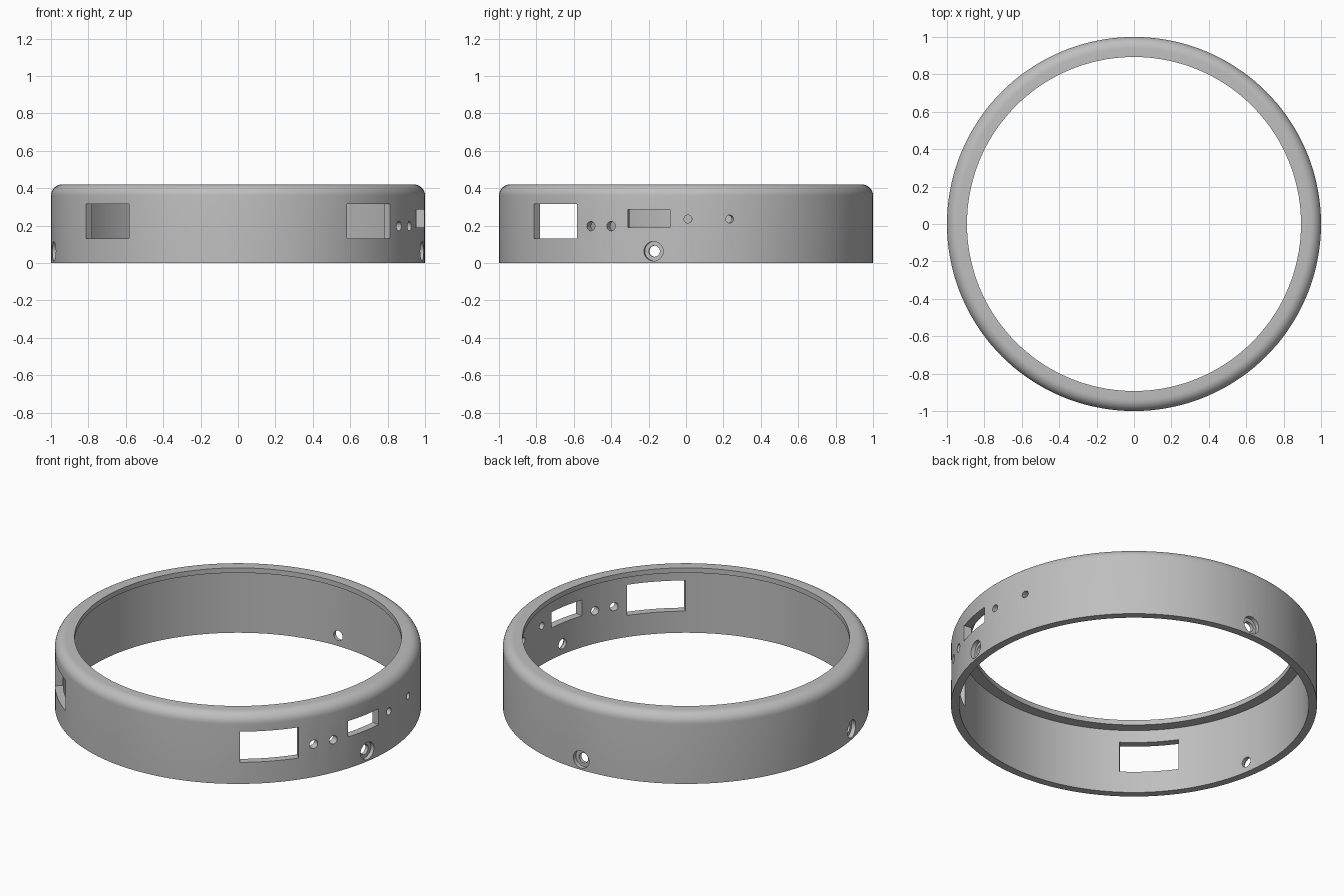
import bpy
import bmesh
from math import radians, sin, cos, pi
from mathutils import Vector

cube = bpy.data.objects.get("Cube")
if cube:
    bpy.data.objects.remove(cube, do_unlink=True)

HEIGHT, OUTER, INNER, LIP = 0.42, 1.0, 0.955, 0.893
LIP_THICKNESS, FILLET = 0.03, 0.06
SEGMENTS = 144

grey = bpy.data.materials.new("light_grey")
grey.use_nodes = True
grey.diffuse_color = (0.52, 0.52, 0.52, 1)
grey.node_tree.nodes["Principled BSDF"].inputs["Base Color"].default_value = grey.diffuse_color

# Ring cross-section: thin wall, rounded shoulder, inward lip at the top
profile = [(INNER, 0), (OUTER, 0)]
for i in range(9):
    a = i / 8 * pi / 2
    profile.append((OUTER - FILLET + FILLET * cos(a), HEIGHT - FILLET + FILLET * sin(a)))
profile += [(LIP, HEIGHT), (LIP, HEIGHT - LIP_THICKNESS), (INNER, HEIGHT - LIP_THICKNESS)]

bm = bmesh.new()
verts = [bm.verts.new((r, 0, z)) for r, z in profile]
edges = [bm.edges.new((verts[i - 1], verts[i])) for i in range(len(verts))]
bmesh.ops.spin(bm, geom=verts + edges, cent=(0, 0, 0), axis=(0, 0, 1),
               angle=2 * pi, steps=SEGMENTS, use_duplicate=False)
bmesh.ops.remove_doubles(bm, verts=bm.verts, dist=0.0001)
bmesh.ops.recalc_face_normals(bm, faces=bm.faces)
mesh = bpy.data.meshes.new("ring_housing")
bm.to_mesh(mesh)
bm.free()
ring = bpy.data.objects.new("ring_housing", mesh)
bpy.context.collection.objects.link(ring)
mesh.materials.append(grey)


def radial(angle, radius, z):
    a = radians(angle)
    return Vector((radius * cos(a), radius * sin(a), z))


def cut(cutter):
    """Subtract a cutter from the ring, then discard it."""
    cutter.hide_render = True
    cutter.data.materials.append(grey)
    mod = ring.modifiers.new("opening", 'BOOLEAN')
    mod.operation, mod.solver, mod.object = 'DIFFERENCE', 'EXACT', cutter
    bpy.ops.object.select_all(action='DESELECT')
    bpy.context.view_layer.objects.active = ring
    ring.select_set(True)
    bpy.ops.object.modifier_apply(modifier=mod.name)
    bpy.data.objects.remove(cutter, do_unlink=True)


def cut_window(angle, width, bottom, top):
    bpy.ops.mesh.primitive_cube_add(size=1, location=radial(angle, 0.98, (bottom + top) / 2),
                                    rotation=(0, 0, radians(angle)))
    box = bpy.context.object
    box.scale = (0.3, width, top - bottom)
    bpy.context.view_layer.update()
    cut(box)


def cut_hole(angle, z, radius, start=0.85):
    """Radial round hole from the start radius out past the wall."""
    end = 1.1
    bpy.ops.mesh.primitive_cylinder_add(vertices=32, radius=radius, depth=end - start,
                                        location=radial(angle, (start + end) / 2, z),
                                        rotation=(0, pi / 2, radians(angle)))
    cut(bpy.context.object)


# Large display windows and the connector slot
for angle in (-45, -135):
    cut_window(angle, 0.325, 0.13, 0.315)
cut_window(-11.5, 0.23, 0.19, 0.285)

# Button and indicator holes
for angle, z, radius in ((-30.6, 0.197, 0.025), (-23.6, 0.197, 0.025),
                         (0.6, 0.235, 0.021), (13.5, 0.235, 0.021)):
    cut_hole(angle, z, radius)

# Mounting screw holes with recessed heads
for angle in (-10, 90, 190):
    cut_hole(angle, 0.063, 0.052, start=0.975)
    cut_hole(angle, 0.063, 0.03)

bpy.ops.object.select_all(action='DESELECT')
ring.select_set(True)
bpy.context.view_layer.objects.active = ring
bpy.ops.object.shade_smooth_by_angle(angle=radians(30))
